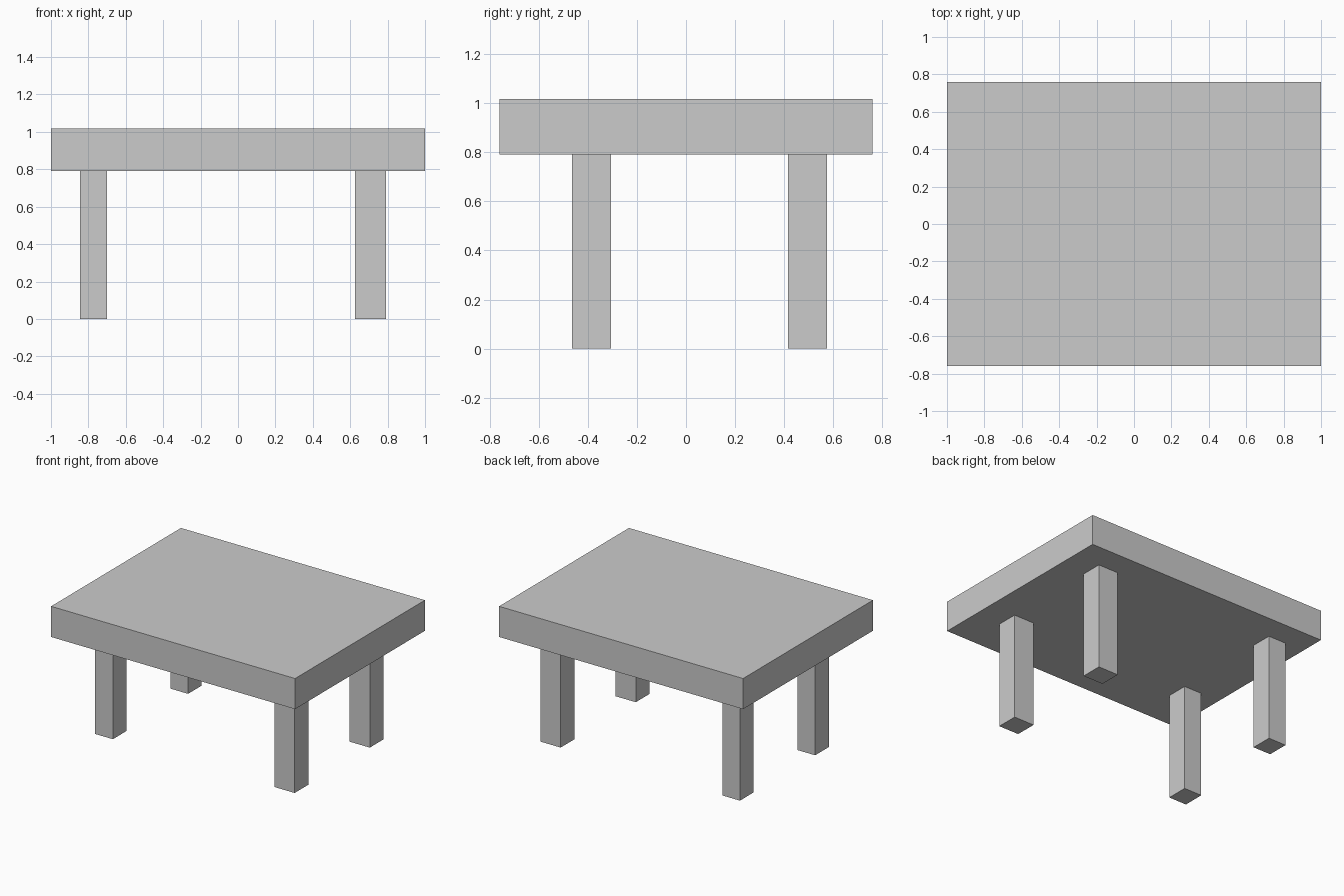
import bpy

if "Cube" in bpy.data.objects:
    bpy.data.objects.remove(bpy.data.objects["Cube"])


def box(name, x, y, z):
    """Box spanning the (min, max) range on each axis."""
    spans = (x, y, z)
    bpy.ops.mesh.primitive_cube_add(size=1, location=[(a + b) / 2 for a, b in spans])
    obj = bpy.context.object
    obj.name = name
    obj.scale = [b - a for a, b in spans]
    bpy.ops.object.transform_apply(location=False, rotation=False, scale=True)
    return obj


UNDERSIDE = 0.79

# Thick table top
box("table_top", (-1, 1), (-0.76, 0.76), (UNDERSIDE, 1.017))

# Four legs, slightly off-centre, the right pair a little wider
for side, x in (("left", (-0.845, -0.70)), ("right", (0.625, 0.79))):
    for end, y in (("front", (-0.465, -0.305)), ("back", (0.415, 0.575))):
        box(f"{end}_{side}_leg", x, y, (0, UNDERSIDE))
